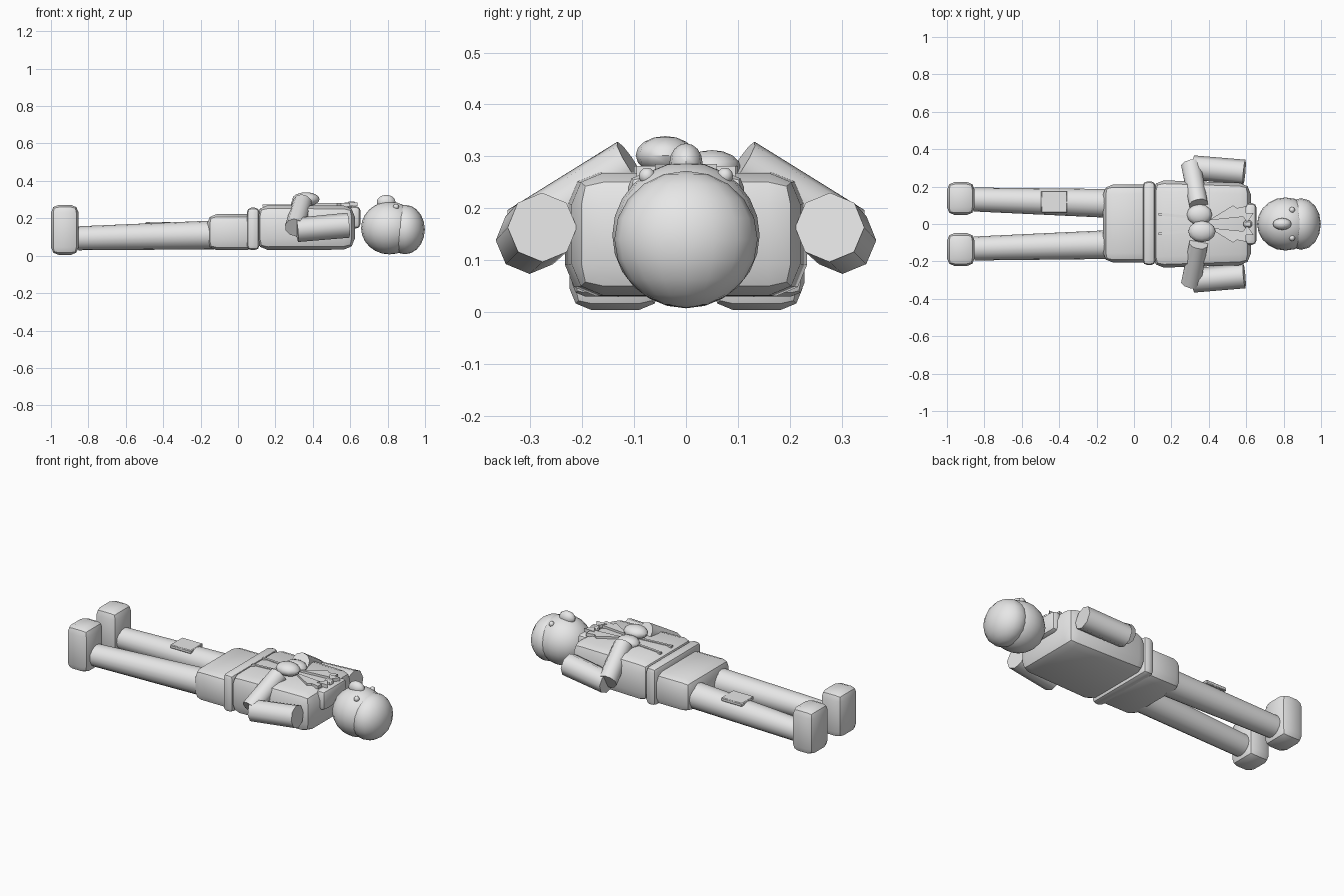
import bpy, bmesh, math
from mathutils import Vector, Matrix

if "Cube" in bpy.data.objects:
    bpy.data.objects.remove(bpy.data.objects["Cube"])

grey = bpy.data.materials.new("plain grey")
grey.diffuse_color = (0.8, 0.8, 0.8, 1)
grey.use_nodes = True
grey.node_tree.nodes["Principled BSDF"].inputs["Base Color"].default_value = grey.diffuse_color


def finish(name, bm, smooth=40):
    bmesh.ops.recalc_face_normals(bm, faces=bm.faces)
    me = bpy.data.meshes.new(name)
    bm.to_mesh(me)
    bm.free()
    me.materials.append(grey)
    ob = bpy.data.objects.new(name, me)
    bpy.context.collection.objects.link(ob)
    bpy.ops.object.select_all(action='DESELECT')
    ob.select_set(True)
    bpy.context.view_layer.objects.active = ob
    if smooth:
        bpy.ops.object.shade_smooth_by_angle(angle=math.radians(smooth))
    return ob


def box(name, lo, hi, bevel=0.0, seg=2, taper=None):
    """Rounded box between two corners; taper shrinks the +x end (y factor, z factor)."""
    lo, hi = Vector(lo), Vector(hi)
    c, s = (lo + hi) / 2, hi - lo
    bm = bmesh.new()
    bmesh.ops.create_cube(bm, size=1)
    for v in bm.verts:
        k = taper if taper and v.co.x > 0 else (1, 1)
        v.co = Vector((v.co.x * s.x, v.co.y * s.y * k[0], v.co.z * s.z * k[1])) + c
    if bevel:
        bmesh.ops.bevel(bm, geom=bm.edges[:], offset=bevel, segments=seg, profile=0.5, affect='EDGES')
    return finish(name, bm)


def ball(name, c, r, u=16, v=10):
    bm = bmesh.new()
    bmesh.ops.create_uvsphere(bm, u_segments=u, v_segments=v, radius=1)
    bmesh.ops.transform(bm, verts=bm.verts, matrix=Matrix.Translation(c) @ Matrix.Diagonal((*r, 1)))
    return finish(name, bm)


def limb(name, a, b, ra, rb, sides):
    """Tapered cylinder from point a to point b."""
    a, b = Vector(a), Vector(b)
    bm = bmesh.new()
    bmesh.ops.create_cone(bm, cap_ends=True, segments=sides, radius1=ra, radius2=rb, depth=(b - a).length)
    rot = (b - a).to_track_quat('Z', 'Y').to_matrix().to_4x4()
    bmesh.ops.transform(bm, verts=bm.verts, matrix=Matrix.Translation((a + b) / 2) @ rot)
    return finish(name, bm, 50)


def plate(name, pts, z0, z1):
    """Thin flat slab with the outline pts."""
    bm = bmesh.new()
    f = bm.faces.new([bm.verts.new((x, y, z0)) for x, y in pts])
    new = bmesh.ops.extrude_face_region(bm, geom=[f])['geom']
    for v in new:
        if isinstance(v, bmesh.types.BMVert):
            v.co.z = z1
    return finish(name, bm, 0)


# Trunk
box("hips", (-0.165, -0.205, 0.03), (0.10, 0.21, 0.222), 0.05)
box("belt", (0.047, -0.22, 0.03), (0.115, 0.228, 0.257), 0.025)
box("torso", (0.10, -0.235, 0.03), (0.625, 0.235, 0.27), 0.06, 2, (0.93, 0.98))
box("collar", (0.592, -0.112, 0.145), (0.655, 0.112, 0.265), 0.025)

# Head
ball("head", (0.81, 0, 0.148), (0.152, 0.142, 0.141), 20, 12)
ball("hair", (0.893, 0, 0.14), (0.106, 0.138, 0.132), 16, 10)
ball("nose", (0.792, 0, 0.287), (0.05, 0.032, 0.038), 12, 8)

for side, s in (("left", 1), ("right", -1)):
    ball(side + "_eye", (0.845, s * 0.075, 0.262), (0.016, 0.016, 0.016), 10, 6)

    # Legs and upright feet
    limb(side + "_leg", (-0.855, s * 0.131, 0.093), (-0.13, s * 0.11, 0.111), 0.064, 0.077, 16)
    y = sorted((s * 0.048, s * 0.225))
    box(side + "_foot", (-1, y[0], 0.004), (-0.852, y[1], 0.272), 0.042)

    # Arms folded over the chest
    limb(side + "_upper_arm", (0.59, s * 0.277, 0.163), (0.315, s * 0.302, 0.138), 0.067, 0.065, 8)
    limb(side + "_forearm", (0.305, s * 0.315, 0.15), (0.345, s * 0.105, 0.284), 0.055, 0.052, 10)

    # Jacket front
    plate(side + "_lapel", [(0.40, s * 0.02), (0.60, s * 0.04), (0.60, s * 0.095),
                            (0.55, s * 0.085), (0.53, s * 0.10)], 0.262, 0.281)
    plate(side + "_jacket_edge", [(0.13, s * 0.045), (0.40, s * 0.02), (0.40, s * 0.035),
                                  (0.13, s * 0.06)], 0.262, 0.274)
    # Bow tie wings
    plate(side + "_bow", [(0.605, s * 0.008), (0.64, s * 0.06), (0.57, s * 0.06)], 0.265, 0.285)

box("bow_knot", (0.585, -0.018, 0.255), (0.63, 0.018, 0.29), 0.008, 1)
ball("left_hand", (0.35, 0.05, 0.277), (0.068, 0.056, 0.035), 12, 8)
ball("right_hand", (0.363, -0.04, 0.302), (0.073, 0.057, 0.037), 12, 8)

# Knee patch
box("knee_patch", (-0.497, 0.06, 0.158), (-0.357, 0.177, 0.179), 0.004, 1)
